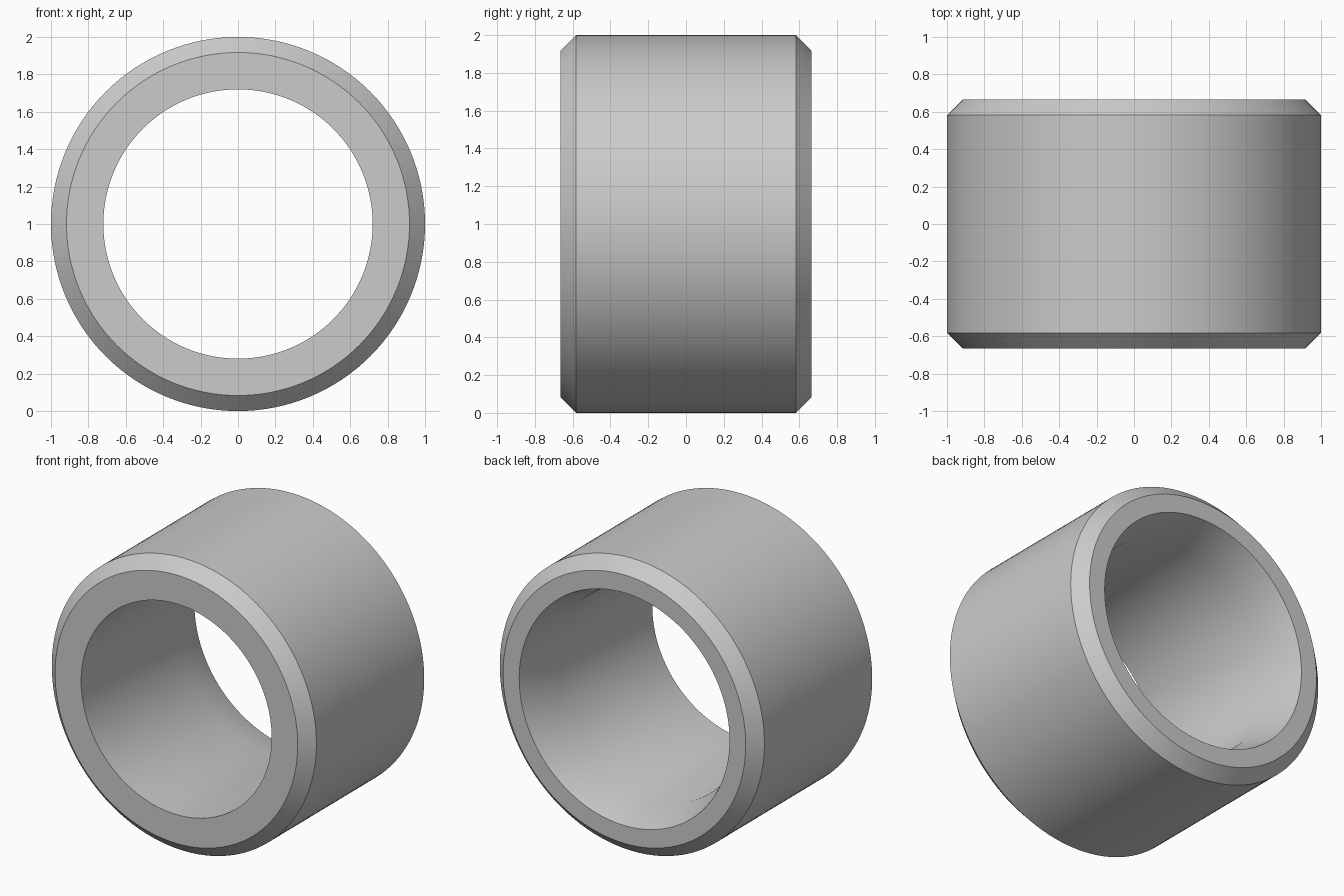
import bpy, bmesh, math

if "Cube" in bpy.data.objects:
    bpy.data.objects.remove(bpy.data.objects["Cube"])

SEGMENTS = 128
# Cross-section (radius, y): chamfered outside, bore flaring out towards the back
profile = [
    (0.72, -0.665), (0.917, -0.665), (1.0, -0.582),
    (1.0, 0.582), (0.917, 0.665), (0.795, 0.665),
    (0.72, 0.395),
]

bm = bmesh.new()
rings = []
for i in range(SEGMENTS):
    a = 2 * math.pi * i / SEGMENTS
    rings.append([bm.verts.new((r * math.cos(a), y, 1 + r * math.sin(a)))
                  for r, y in profile])

# Join neighbouring cross-sections into a closed ring
n = len(profile)
for i in range(SEGMENTS):
    p, q = rings[i], rings[(i + 1) % SEGMENTS]
    for j in range(n):
        k = (j + 1) % n
        bm.faces.new((p[j], p[k], q[k], q[j]))
bmesh.ops.recalc_face_normals(bm, faces=bm.faces)

mesh = bpy.data.meshes.new("bushing_ring")
bm.to_mesh(mesh)
bm.free()
ring = bpy.data.objects.new("bushing_ring", mesh)
bpy.context.collection.objects.link(ring)

# Single grey colour
grey = bpy.data.materials.new("light_grey")
grey.diffuse_color = (0.6, 0.6, 0.6, 1)
grey.use_nodes = True
grey.node_tree.nodes["Principled BSDF"].inputs["Base Color"].default_value = grey.diffuse_color
mesh.materials.append(grey)

# Smooth round surfaces, crisp chamfer edges
bpy.context.view_layer.objects.active = ring
ring.select_set(True)
bpy.ops.object.shade_smooth_by_angle(angle=math.radians(30))
